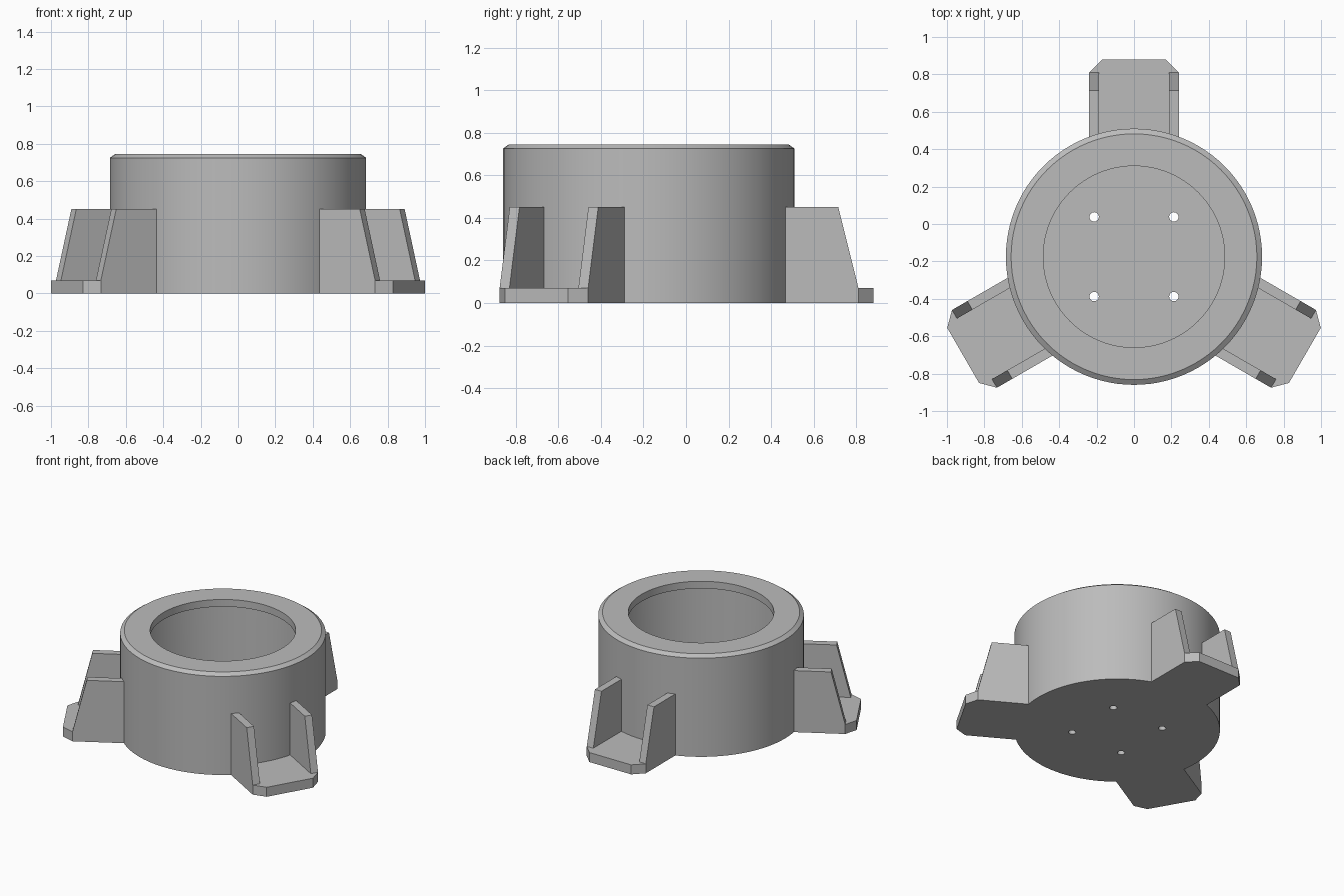
import bpy
import bmesh
from math import radians, pi
from mathutils import Matrix, Vector

if "Cube" in bpy.data.objects:
    bpy.data.objects.remove(bpy.data.objects["Cube"], do_unlink=True)

CENTER = Vector((0, -0.175, 0))   # axis of the round housing
SEGMENTS = 96

grey = bpy.data.materials.new("plain grey")
grey.use_nodes = True
grey.diffuse_color = (0.5, 0.5, 0.5, 1)
grey.node_tree.nodes["Principled BSDF"].inputs["Base Color"].default_value = (0.5, 0.5, 0.5, 1)


def make_object(name, bm):
    bmesh.ops.recalc_face_normals(bm, faces=bm.faces)
    mesh = bpy.data.meshes.new(name)
    bm.to_mesh(mesh)
    bm.free()
    mesh.materials.append(grey)
    obj = bpy.data.objects.new(name, mesh)
    bpy.context.collection.objects.link(obj)
    return obj


def extrude_outline(bm, points, offset):
    """Closed prism from an outline and an extrusion vector."""
    face = bm.faces.new([bm.verts.new(p) for p in points])
    result = bmesh.ops.extrude_face_region(bm, geom=[face], use_keep_orig=True)
    moved = [v for v in result["geom"] if isinstance(v, bmesh.types.BMVert)]
    bmesh.ops.translate(bm, verts=moved, vec=offset)
    return moved


# Hollow housing: radius and height profile, turned about the axis
profile = [(0, 0), (0.685, 0), (0.685, 0.725), (0.657, 0.745), (0.485, 0.745),
           (0.485, 0.692), (0.675, 0.692), (0.665, 0.08), (0, 0.08)]
bm = bmesh.new()
verts = [bm.verts.new((r, 0, z)) for r, z in profile]
edges = [bm.edges.new(pair) for pair in zip(verts, verts[1:])]
bmesh.ops.spin(bm, geom=verts + edges, cent=(0, 0, 0), axis=(0, 0, 1),
               angle=2 * pi, steps=SEGMENTS)
bmesh.ops.remove_doubles(bm, verts=bm.verts, dist=0.0001)
housing = make_object("round_housing", bm)
housing.location = CENTER

# Four screw holes through the floor
bm = bmesh.new()
for x in (-0.213, 0.213):
    for y in (-0.213, 0.213):
        bmesh.ops.create_cone(bm, cap_ends=True, segments=24, radius1=0.025, radius2=0.025,
                              depth=0.4, matrix=Matrix.Translation((x, y, 0)))
cutter = make_object("hole_cutter", bm)
cutter.location = CENTER
cutter.hide_render = True
cut = housing.modifiers.new("screw holes", "BOOLEAN")
cut.operation = "DIFFERENCE"
cut.solver = "EXACT"
cut.object = cutter
bpy.context.view_layer.objects.active = housing
bpy.ops.object.modifier_apply(modifier=cut.name)
bpy.data.objects.remove(cutter, do_unlink=True)

# Smooth curved walls, crisp edges
bpy.ops.object.select_all(action="DESELECT")
housing.select_set(True)
bpy.ops.object.shade_smooth_by_angle(angle=radians(25))

# Three mounting legs, each a chamfered foot with two sloping ribs
foot_outline = [(-0.24, 0.64), (0, 0.683), (0.24, 0.64), (0.24, 0.985),
                (0.17, 1.055), (-0.17, 1.055), (-0.24, 0.985)]
rib_outline = [(0.638, 0), (0.985, 0), (0.985, 0.07), (0.89, 0.452), (0.638, 0.452)]

for name, angle in (("back", 0), ("right", 120), ("left", 240)):
    turn = Matrix.Translation(CENTER) @ Matrix.Rotation(radians(angle), 4, "Z")

    bm = bmesh.new()
    extrude_outline(bm, [(x, y, 0) for x, y in foot_outline], (0, 0, 0.07))
    make_object(name + "_foot", bm).matrix_world = turn

    bm = bmesh.new()
    for side in (-1, 1):
        inner = extrude_outline(bm, [(side * 0.24, y, z) for y, z in rib_outline],
                                (-side * 0.053, 0, 0))
        # Follow the curve of the wall
        for v in inner:
            if v.co.y < 0.7:
                v.co.y = 0.656
    make_object(name + "_ribs", bm).matrix_world = turn
